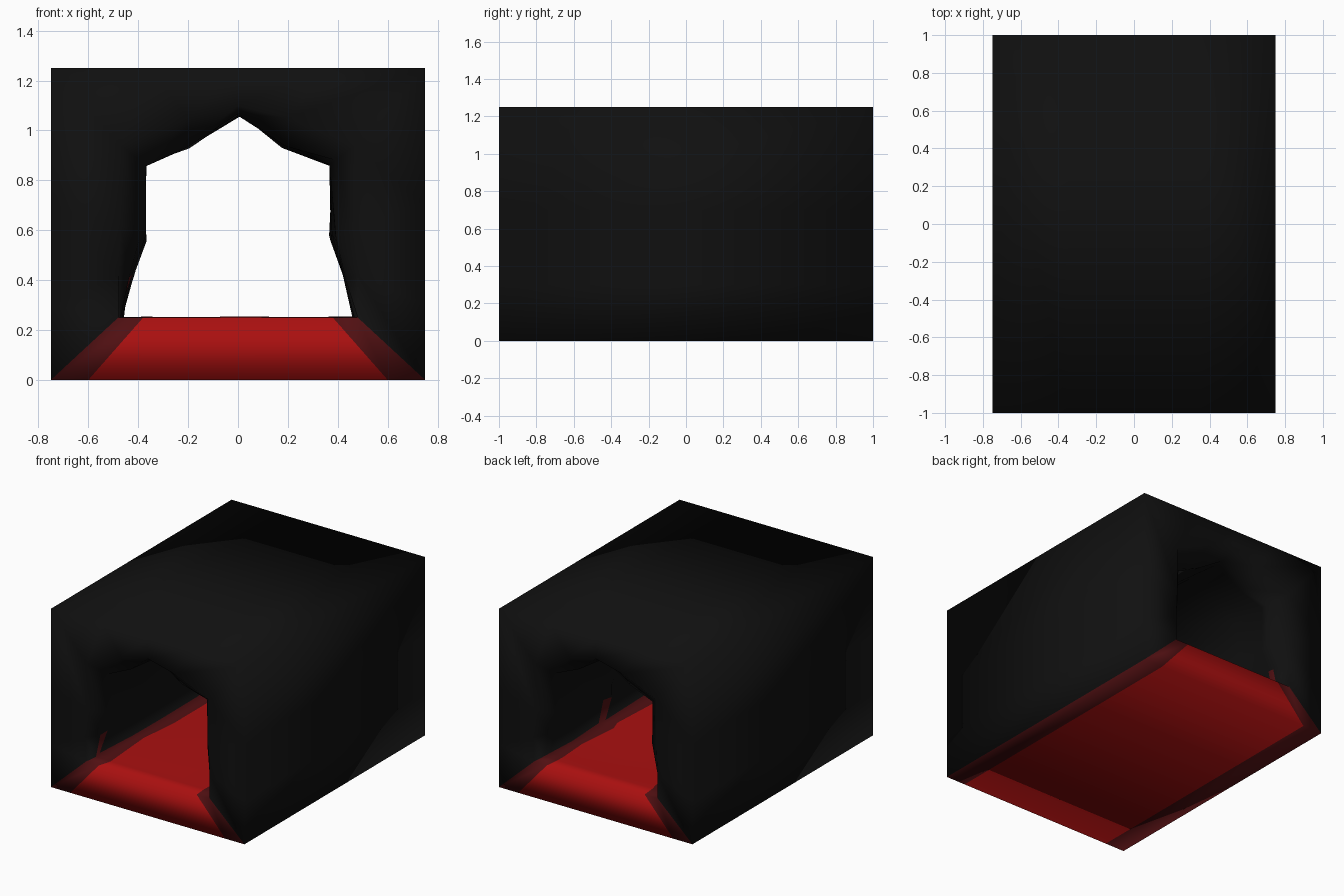
import bpy
import bmesh
import random

random.seed(4)

old = bpy.data.objects.get("Cube")
if old:
    bpy.data.objects.remove(old, do_unlink=True)


def material(name, colour):
    mat = bpy.data.materials.new(name)
    mat.use_nodes = True
    mat.diffuse_color = (*colour, 1)
    bsdf = mat.node_tree.nodes["Principled BSDF"]
    bsdf.inputs["Base Color"].default_value = (*colour, 1)
    bsdf.inputs["Roughness"].default_value = 0.9
    return mat


materials = [
    material("black rock", (0.005, 0.005, 0.005)),
    material("red floor", (0.4, 0.005, 0.005)),
    material("dark red floor edge", (0.08, 0.005, 0.006)),
]
ROCK, FLOOR, EDGE = range(3)


def mirrored(half):
    """Closed loop from a right half running floor centre to roof centre."""
    return half + [(-x, z) for x, z in half[-2:0:-1]]


# Cross-sections with matching points: block, tunnel mouth, tunnel inside
block = mirrored([(0, 0), (0.6, 0), (0.75, 0), (0.75, 0.3), (0.75, 0.7),
                  (0.75, 1.25), (0.35, 1.25), (0, 1.25)])
mouth = mirrored([(0, 0.25), (0.38, 0.25), (0.48, 0.25), (0.48, 0.42),
                  (0.47, 0.62), (0.47, 0.94), (0.2, 1.05), (0, 1.1)])
inside = mirrored([(0, 0.25), (0.37, 0.25), (0.47, 0.25), (0.43, 0.41),
                   (0.38, 0.57), (0.38, 0.87), (0.19, 0.94), (0, 1.07)])
COUNT = len(block)
FLOOR_SEGMENTS = {0: FLOOR, COUNT - 1: FLOOR, 1: EDGE, COUNT - 2: EDGE}
RIGHT_WALL, LEFT_WALL = 2, COUNT - 3

bm = bmesh.new()


def ring(profile, y, rough=0.0):
    verts = []
    for x, z in profile:
        dx = random.uniform(-rough, rough)
        dz = random.uniform(-rough, rough) * (0.25 if z < 0.3 else 1)
        verts.append(bm.verts.new((x + dx, y, z + dz)))
    return verts


def bridge(a, b, patches=()):
    for i in range(COUNT):
        j = (i + 1) % COUNT
        face = bm.faces.new((a[i], a[j], b[j], b[i]))
        face.material_index = FLOOR_SEGMENTS.get(i, ROCK)
        if i in patches:
            face.material_index = EDGE
        face.smooth = True


# Rough tunnel running through the block
stations = [-1, -0.9, -0.84, -0.5, -0.2, 0.22, 0.29, 0.6, 0.84, 0.9, 1]
red_patches = {1: [LEFT_WALL], 5: [RIGHT_WALL], 8: [LEFT_WALL]}
tunnel = []
for y in stations:
    if abs(y) == 1:
        tunnel.append(ring(mouth, y))
    else:
        tunnel.append(ring(inside, y, 0.015))
for k in range(len(tunnel) - 1):
    bridge(tunnel[k], tunnel[k + 1], red_patches.get(k, ()))

# Plain outer block, then the two end walls around the tunnel mouths
front, back = ring(block, -1), ring(block, 1)
bridge(front, back)
bridge(front, tunnel[0])
bridge(tunnel[-1], back)

bmesh.ops.recalc_face_normals(bm, faces=bm.faces)
mesh = bpy.data.meshes.new("cave_tunnel")
bm.to_mesh(mesh)
bm.free()
for mat in materials:
    mesh.materials.append(mat)
tunnel_object = bpy.data.objects.new("cave_tunnel", mesh)
bpy.context.collection.objects.link(tunnel_object)
